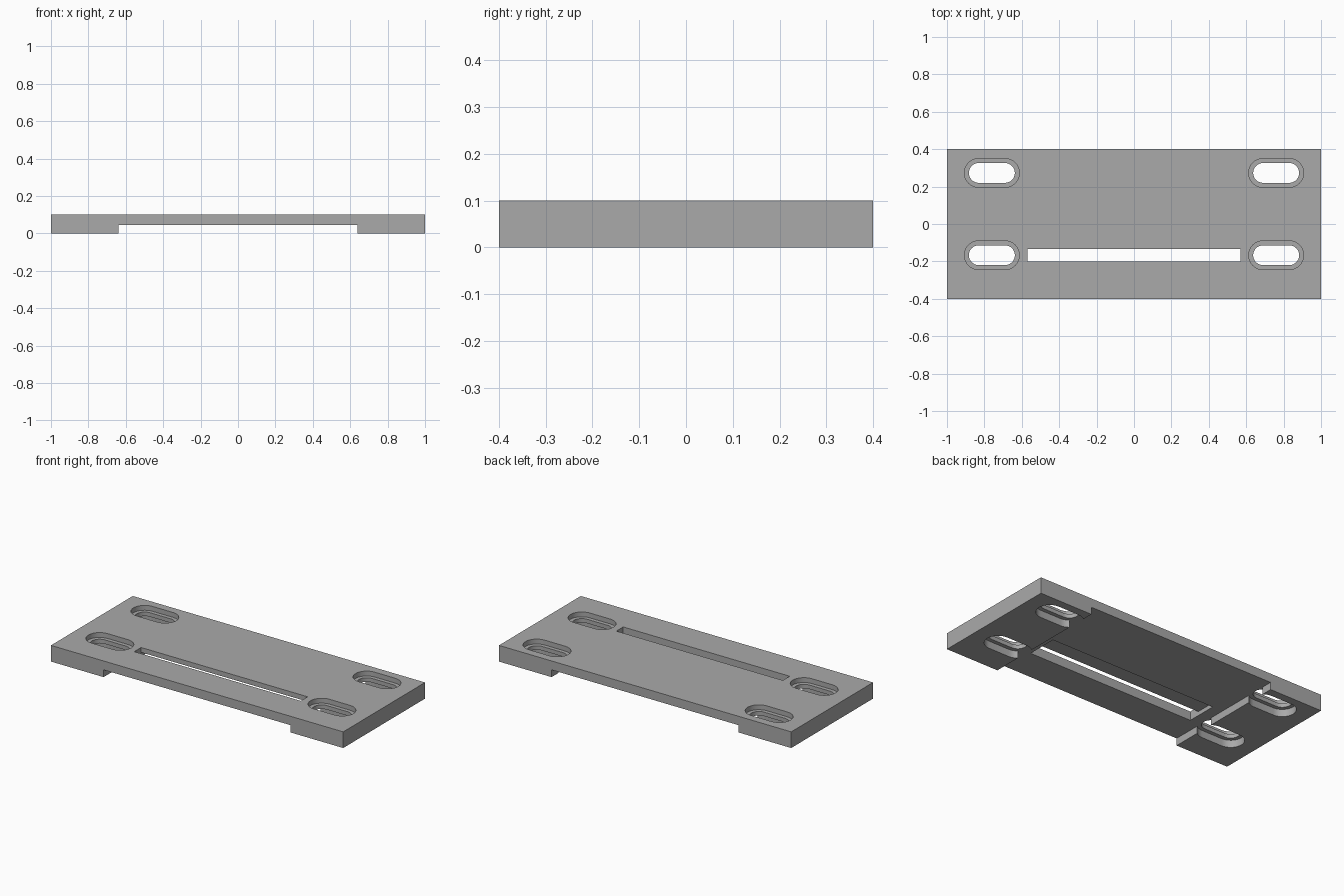
import bpy, bmesh, math

old = bpy.data.objects.get("Cube")
if old:
    bpy.data.objects.remove(old, do_unlink=True)

grey = bpy.data.materials.new("plain_grey")
grey.use_nodes = True
colour = (0.4, 0.4, 0.4, 1)
grey.diffuse_color = colour
grey.node_tree.nodes["Principled BSDF"].inputs["Base Color"].default_value = colour


def prism(name, outline, z0, z1):
    """Extrude a closed xy outline from z0 to z1."""
    bm = bmesh.new()
    base = bm.faces.new([bm.verts.new((x, y, z0)) for x, y in outline])
    top = bmesh.ops.extrude_face_region(bm, geom=[base])["geom"]
    bmesh.ops.translate(bm, vec=(0, 0, z1 - z0),
                        verts=[v for v in top if isinstance(v, bmesh.types.BMVert)])
    bmesh.ops.recalc_face_normals(bm, faces=bm.faces)
    mesh = bpy.data.meshes.new(name)
    bm.to_mesh(mesh)
    bm.free()
    mesh.materials.append(grey)
    obj = bpy.data.objects.new(name, mesh)
    bpy.context.collection.objects.link(obj)
    return obj


def rectangle(x0, x1, y0, y1):
    return [(x0, y0), (x1, y0), (x1, y1), (x0, y1)]


def stadium(cx, cy, half, r, steps=16):
    pts = []
    for side, start in ((1, -math.pi / 2), (-1, math.pi / 2)):
        for i in range(steps + 1):
            a = start + math.pi * i / steps
            pts.append((cx + side * half + r * math.cos(a), cy + r * math.sin(a)))
    return pts


def cut(target, cutter):
    mod = target.modifiers.new("cut", 'BOOLEAN')
    mod.operation = 'DIFFERENCE'
    mod.solver = 'EXACT'
    mod.object = cutter
    bpy.context.view_layer.objects.active = target
    bpy.ops.object.modifier_apply(modifier=mod.name)
    bpy.data.objects.remove(cutter, do_unlink=True)


# Base plate
plate = prism("mounting_plate", rectangle(-1, 1, -0.4, 0.4), 0, 0.1)

# Underside channel, deeper pocket and long through slot
cut(plate, prism("channel_cutter", rectangle(-0.64, 0.64, -0.5, 0.5), -0.1, 0.045))
cut(plate, prism("pocket_cutter", rectangle(-0.57, 0.57, -0.2, -0.01), -0.1, 0.07))
cut(plate, prism("slot_cutter", rectangle(-0.57, 0.57, -0.2, -0.133), -0.1, 0.2))

# Four rounded holes, recessed from above and below around a thin ledge
for cx in (-0.76, 0.76):
    for cy in (-0.167, 0.273):
        cut(plate, prism("hole_cutter", stadium(cx, cy, 0.07, 0.053), -0.1, 0.2))
        cut(plate, prism("upper_recess_cutter", stadium(cx, cy, 0.07, 0.077), 0.07, 0.2))
        cut(plate, prism("lower_recess_cutter", stadium(cx, cy, 0.07, 0.077), -0.1, 0.045))

# Smooth the rounded walls, keep edges crisp
bpy.ops.object.select_all(action='DESELECT')
plate.select_set(True)
bpy.context.view_layer.objects.active = plate
bpy.ops.object.shade_smooth_by_angle(angle=math.radians(30))
